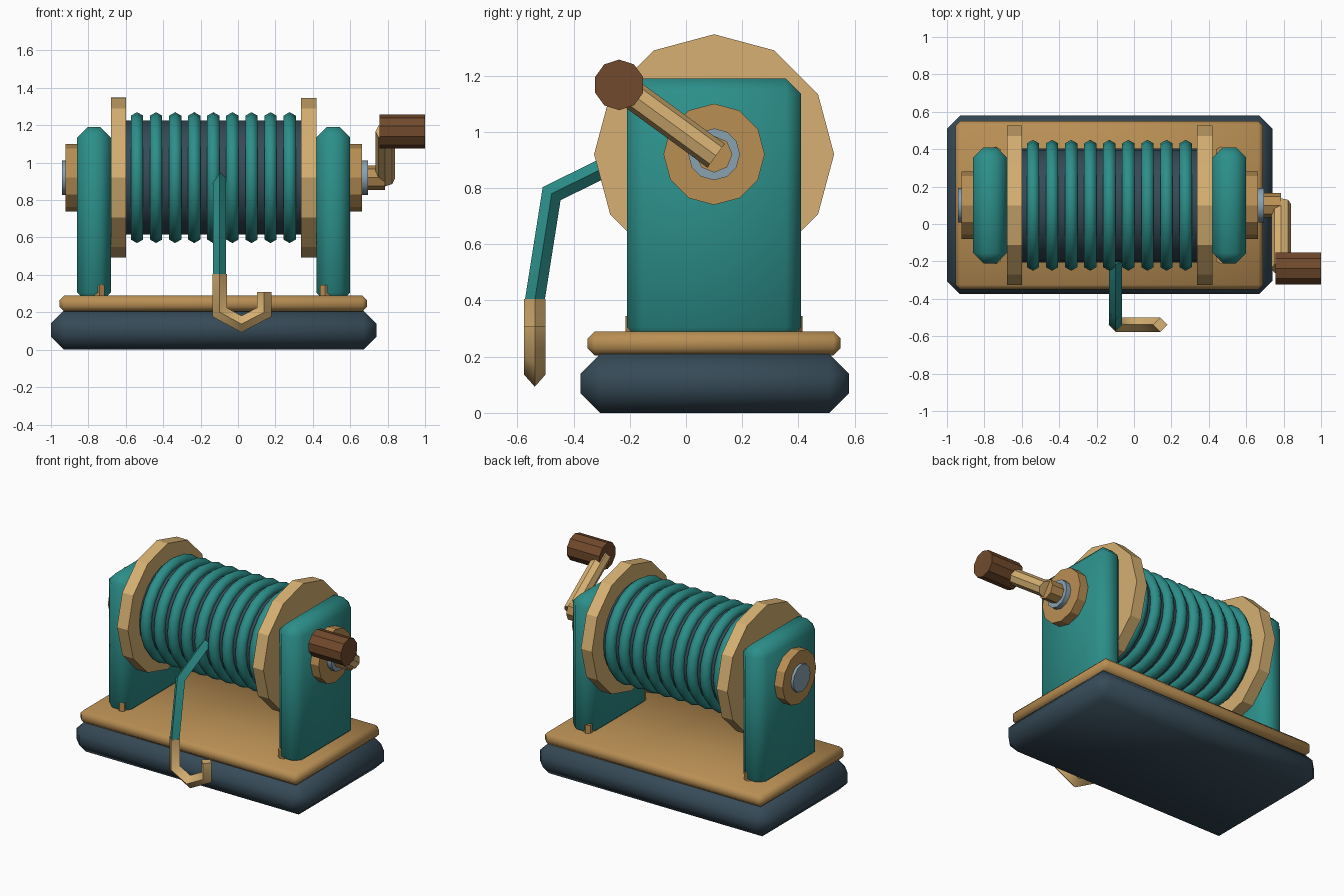
import bpy, bmesh, math
from mathutils import Vector, Matrix

cube = bpy.data.objects.get("Cube")
if cube:
    bpy.data.objects.remove(cube, do_unlink=True)


def material(name, hex_code):
    def linear(c):
        return c / 12.92 if c <= 0.04045 else ((c + 0.055) / 1.055) ** 2.4
    rgb = [linear(v / 255) for v in bytes.fromhex(hex_code)]
    m = bpy.data.materials.new(name)
    m.use_nodes = True
    m.diffuse_color = (*rgb, 1)
    m.node_tree.nodes["Principled BSDF"].inputs["Base Color"].default_value = (*rgb, 1)
    return m


slate = material("slate", "364A57")
teal = material("teal", "2C8F8A")
brass = material("light brass", "D6B072")
wood = material("tan wood", "B98F54")
brown = material("dark brown", "714A2C")
steel = material("steel", "8AA2B0")


def finish(name, bm, mat, smooth_angle=None):
    bmesh.ops.recalc_face_normals(bm, faces=bm.faces)
    mesh = bpy.data.meshes.new(name)
    bm.to_mesh(mesh)
    bm.free()
    mesh.materials.append(mat)
    ob = bpy.data.objects.new(name, mesh)
    bpy.context.collection.objects.link(ob)
    if smooth_angle:
        bpy.ops.object.select_all(action="DESELECT")
        ob.select_set(True)
        bpy.context.view_layer.objects.active = ob
        bpy.ops.object.shade_smooth_by_angle(angle=math.radians(smooth_angle))
    return ob


def box(name, low, high, chamfer, mat):
    """Chamfered box between two corners."""
    low, high = Vector(low), Vector(high)
    bm = bmesh.new()
    bmesh.ops.create_cube(bm, size=1)
    for v in bm.verts:
        v.co = (low + high) / 2 + v.co * (high - low)
    bmesh.ops.bevel(bm, geom=bm.edges[:], offset=chamfer, segments=1, affect="EDGES")
    return finish(name, bm, mat, 60)


def rod(name, start, end, radius, sides, mat, smooth_angle=None):
    """Capped prism from one point to another."""
    start, end = Vector(start), Vector(end)
    axis = end - start
    place = Matrix.Translation((start + end) / 2) @ axis.to_track_quat("Z", "Y").to_matrix().to_4x4()
    bm = bmesh.new()
    bmesh.ops.create_cone(bm, cap_ends=True, segments=sides, radius1=radius,
                          radius2=radius, depth=axis.length, matrix=place)
    return finish(name, bm, mat, smooth_angle)


def tube(name, path, normal, radius, mat):
    """Four-sided tube with mitred bends along a path in one plane."""
    path, normal = [Vector(p) for p in path], Vector(normal)
    bm = bmesh.new()
    rings = []
    for i, p in enumerate(path):
        before = (p - path[i - 1]).normalized() if i else (path[1] - p).normalized()
        after = (path[i + 1] - p).normalized() if i < len(path) - 1 else before
        tangent = (before + after).normalized()
        side = tangent.cross(normal) / tangent.dot(before)
        rings.append([bm.verts.new(p + radius * d) for d in (normal, side, -normal, -side)])
    for a, b in zip(rings, rings[1:]):
        for k in range(4):
            n = (k + 1) % 4
            bm.faces.new((a[k], a[n], b[n], b[k]))
    bm.faces.new(rings[0])
    bm.faces.new(rings[-1])
    ob = finish(name, bm, mat, 89)
    for poly in ob.data.polygons[:-2]:
        poly.use_smooth = True
    return ob


AY, AZ = 0.1, 0.92  # axle position


def on_axle(name, x0, x1, radius, sides, mat, smooth_angle=None):
    return rod(name, (x0, AY, AZ), (x1, AY, AZ), radius, sides, mat, smooth_angle)


# Base
box("base", (-1, -0.375, 0), (0.74, 0.58, 0.21), 0.07, slate)
box("base_plate", (-0.955, -0.35, 0.205), (0.69, 0.55, 0.29), 0.025, wood)

# Posts with hubs, flanges and corner bolts
for side, x, out in (("right", -0.77, -1), ("left", 0.51, 1)):
    box(side + "_post", (x - 0.09, -0.21, 0.25), (x + 0.09, 0.41, 1.19), 0.055, teal)
    on_axle(side + "_hub", x + out * 0.08, x + out * 0.152, 0.18, 12, wood)
    on_axle(side + "_flange", x - out * 0.09, x - out * 0.172, 0.427, 12, brass)
    bolt_x = x + (0.03 if out < 0 else -0.045)
    for end, y in (("front", -0.185), ("back", 0.385)):
        rod(f"{side}_{end}_bolt", (bolt_x, y, 0.27), (bolt_x, y, 0.345), 0.03, 6, wood)

# Drum, axle and hose windings
on_axle("drum", -0.61, 0.345, 0.305, 24, slate, 30)
on_axle("axle", -0.94, 0.695, 0.092, 12, steel, 35)
for i in range(9):
    bpy.ops.mesh.primitive_torus_add(
        location=(-0.54 + i * 0.102, AY, AZ), rotation=(0, math.pi / 2, 0),
        major_segments=24, minor_segments=6, major_radius=0.312, minor_radius=0.038)
    ring = bpy.context.object
    ring.name = f"hose_winding_{i + 1}"
    ring.data.materials.append(teal)
    bpy.ops.object.shade_smooth_by_angle(angle=math.radians(65))

# Crank
KY, KZ = -0.238, 1.167
on_axle("crank_shaft", 0.68, 0.785, 0.065, 8, wood)
rod("crank_arm", (0.787, 0.107, 0.915), (0.787, KY, KZ), 0.052, 8, brass)
rod("crank_handle", (0.757, KY, KZ), (1, KY, KZ), 0.09, 10, brown)

# Loose hose and hooked nozzle
HX, HY = -0.098, -0.538
tube("hose_end", [(HX, -0.2, 0.917), (HX, -0.478, 0.78), (HX, HY, 0.4)], (1, 0, 0), 0.035, teal)
tube("nozzle", [(HX, HY, 0.405), (HX, HY, 0.2), (0.018, HY, 0.137), (0.14, HY, 0.2),
                (0.14, HY, 0.308)], (0, 1, 0), 0.039, brass)
